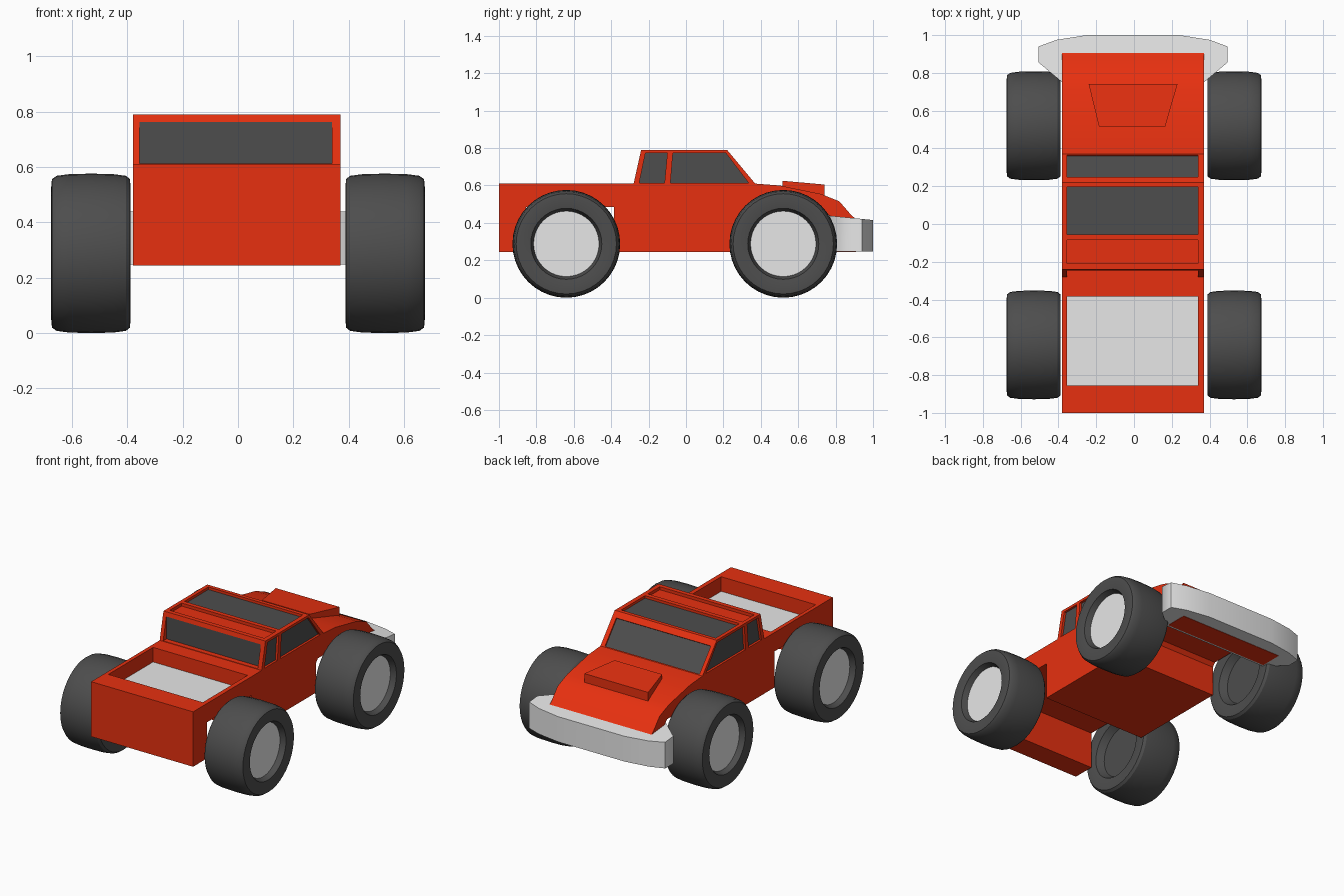
import bpy, bmesh, math
from mathutils import Vector

if "Cube" in bpy.data.objects:
    bpy.data.objects.remove(bpy.data.objects["Cube"])


def mat(name, rgb):
    m = bpy.data.materials.new(name)
    m.diffuse_color = (*rgb, 1)
    m.use_nodes = True
    m.node_tree.nodes["Principled BSDF"].inputs["Base Color"].default_value = m.diffuse_color
    return m


RED = mat("red_paint", (0.80, 0.03, 0.005))
DARK = mat("dark_grey", (0.075, 0.075, 0.075))
WHITE = mat("light_grey", (0.80, 0.80, 0.80))
XL, XR = -0.38, 0.37      # body sides
WL, WR = -0.355, 0.34     # inner edges of bed, windows and roof panels


def smooth(ob, angle):
    bpy.ops.object.select_all(action='DESELECT')
    ob.select_set(True)
    bpy.context.view_layer.objects.active = ob
    bpy.ops.object.shade_smooth_by_angle(angle=math.radians(angle))


def new_obj(name, bm, material):
    bmesh.ops.recalc_face_normals(bm, faces=bm.faces)
    me = bpy.data.meshes.new(name)
    bm.to_mesh(me)
    bm.free()
    ob = bpy.data.objects.new(name, me)
    bpy.context.collection.objects.link(ob)
    me.materials.append(material)
    return ob


def prism(name, bottom, top, material):
    """Solid between two matching outlines."""
    bm = bmesh.new()
    a = [bm.verts.new(p) for p in bottom]
    b = [bm.verts.new(p) for p in top]
    bm.faces.new(a)
    bm.faces.new(b)
    for i in range(len(a)):
        j = (i + 1) % len(a)
        bm.faces.new((a[i], a[j], b[j], b[i]))
    return new_obj(name, bm, material)


# Body: side profile with wheel notches, extruded across
profile = [(-1, .245), (-1, .61), (-.28, .61), (-.24, .79), (.22, .79), (.37, .61),
           (.50, .60), (.72, .555), (.82, .515), (.885, .44), (.91, .42), (.91, .245),
           (.765, .245), (.765, .44), (.74, .465), (.31, .465), (.29, .44), (.29, .245),
           (-.385, .245), (-.385, .485), (-.855, .485), (-.855, .245)]
body = prism("body", [(XL, y, z) for y, z in profile], [(XR, y, z) for y, z in profile], RED)


def recess(name, pts, out, depth, material):
    """Sink an outline into the body along -out and lay a thin panel on its floor."""
    pts, out = [Vector(p) for p in pts], Vector(out).normalized()
    cut = prism(name + "_cutter", [p - out * depth for p in pts], [p + out * .03 for p in pts], RED)
    m = body.modifiers.new(name, 'BOOLEAN')
    m.operation, m.solver, m.object = 'DIFFERENCE', 'EXACT', cut
    cut.hide_render = cut.hide_viewport = True
    if material:
        prism(name, [p - out * (depth + .002) for p in pts],
              [p - out * (depth - .003) for p in pts], material)


def flat(y0, y1, z):
    return [(WL, y0, z), (WR, y0, z), (WR, y1, z), (WL, y1, z)]


# Bed, roof panels and end windows
recess("bed_floor", flat(-.855, -.385, .61), (0, 0, 1), .10, WHITE)
recess("roof_rear", flat(-.21, -.085, .79), (0, 0, 1), .02, None)
recess("roof_panel", flat(-.055, .195, .79), (0, 0, 1), .02, DARK)
recess("rear_window", [(WL, -.262, .613), (WR, -.262, .613), (WR, -.262, .762), (WL, -.262, .762)],
       (0, -1, 0), .02, DARK)
recess("windscreen", [(WL, .366, .615), (WR, .366, .615), (WR, .2475, .757), (WL, .2475, .757)],
       (0, .18, .15), .012, DARK)

# Side windows
for side, x, s in (("left", XL, -1), ("right", XR, 1)):
    for part, pts in (("rear", [(-.25, .613), (-.217, .773), (-.10, .773), (-.115, .613)]),
                      ("front", [(-.083, .613), (-.07, .773), (.213, .773), (.335, .613)])):
        recess(f"{side}_{part}_window", [(x, y, z) for y, z in pts], (s, 0, 0), .018, DARK)

# Bake the cuts and drop the cutters
dg = bpy.context.evaluated_depsgraph_get()
body.data = bpy.data.meshes.new_from_object(body.evaluated_get(dg))
body.modifiers.clear()
for o in list(bpy.data.objects):
    if "cutter" in o.name:
        bpy.data.objects.remove(o)
smooth(body, 35)

# Hood scoop
plan = [(-.185, .515, .625), (.165, .515, .625), (.23, .74, .605), (-.24, .74, .605)]
prism("hood_scoop", [(x, y, .545) for x, y, z in plan], plan, RED)

# Bumper wrapping around the nose
half = [(.37, .75), (.495, .855), (.495, .94), (.40, .975), (.24, 1.0)]
plan = half + [(-x - .01, y) for x, y in reversed(half)]
bumper = prism("bumper", [(x, y, .247) for x, y in plan],
               [(x, y, .44 - .1 * (y - .75)) for x, y in plan], WHITE)
smooth(bumper, 60)


# Wheels: lathed tyre section plus a recessed hub on the outside
def lathe(name, section, s, cy, material, n=40):
    bm = bmesh.new()
    rings = [[bm.verts.new((s * x, cy + r * math.cos(2 * math.pi * i / n),
                            .288 + r * math.sin(2 * math.pi * i / n))) for i in range(n)]
             for x, r in section]
    for a, b in zip(rings, rings[1:]):
        for i in range(n):
            j = (i + 1) % n
            bm.faces.new((a[i], a[j], b[j], b[i]))
    bm.faces.new(rings[0])
    bm.faces.new(rings[-1])
    smooth(new_obj(name, bm, material), 30)


tyre = [(.44, .165), (.395, .19), (.388, .235), (.39, .268), (.405, .28), (.45, .286), (.53, .288),
        (.61, .286), (.655, .28), (.672, .268), (.675, .235), (.668, .19), (.63, .175)]
for side, s in (("left", -1), ("right", 1)):
    for end, cy in (("front", .52), ("rear", -.64)):
        lathe(f"{end}_{side}_tyre", tyre, s, cy, DARK)
        lathe(f"{end}_{side}_hub", [(.62, .175), (.634, .175)], s, cy, WHITE)
